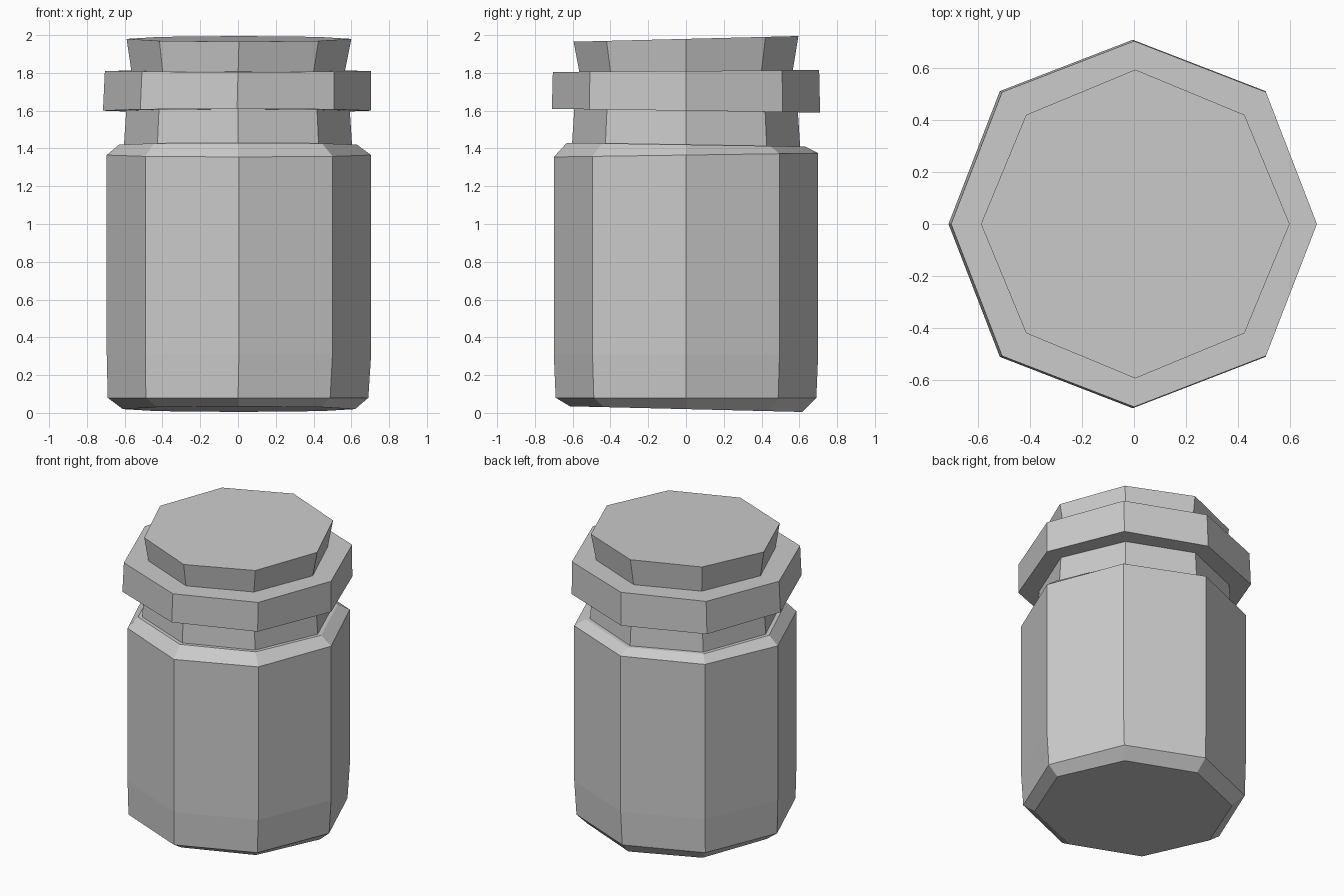
import bpy
import bmesh
from math import cos, sin, pi

SIDES = 8

cube = bpy.data.objects.get("Cube")
if cube:
    bpy.data.objects.remove(cube, do_unlink=True)

# One plain grey for the whole jar
grey = bpy.data.materials.new("plain_grey")
grey.use_nodes = True
colour = (0.6, 0.6, 0.6, 1)
grey.diffuse_color = colour
grey.node_tree.nodes["Principled BSDF"].inputs["Base Color"].default_value = colour


def lathe(name, rings, stretch=1.0):
    """Capped octagonal solid; each ring is (radius, height, x shift, rise toward +y).
    stretch widens the diagonal corners slightly."""
    bm = bmesh.new()
    loops = []
    for radius, height, shift, rise in rings:
        loop = []
        for i in range(SIDES):
            a = 2 * pi * i / SIDES
            r = radius * (stretch if i % 2 else 1)
            loop.append(bm.verts.new((r * cos(a) + shift, r * sin(a),
                                      height + rise * sin(a))))
        loops.append(loop)
    for low, high in zip(loops, loops[1:]):
        for i in range(SIDES):
            j = (i + 1) % SIDES
            bm.faces.new((low[i], low[j], high[j], high[i]))
    bm.faces.new(loops[0][::-1])
    bm.faces.new(loops[-1])
    mesh = bpy.data.meshes.new(name)
    bm.to_mesh(mesh)
    bm.free()
    mesh.materials.append(grey)
    obj = bpy.data.objects.new(name, mesh)
    bpy.context.collection.objects.link(obj)
    return obj


# Body with bevelled base and shoulder
lathe("jar_body", [
    (0.615, 0.02, 0.005, -0.015),
    (0.69, 0.08, 0, 0),
    (0.70, 0.31, 0.005, 0),
    (0.70, 1.365, 0.005, 0.01),
    (0.63, 1.42, 0, -0.01),
])

# Neck between shoulder and rim
lathe("neck", [
    (0.605, 1.40, 0, 0),
    (0.59, 1.63, 0, 0),
])

# Wide overhanging rim
lathe("rim", [
    (0.71, 1.60, -0.005, -0.01),
    (0.705, 1.81, 0, 0.005),
], stretch=1.02)

# Flared stopper on top
lathe("stopper", [
    (0.56, 1.78, 0, 0),
    (0.595, 1.98, 0.005, 0.015),
])
